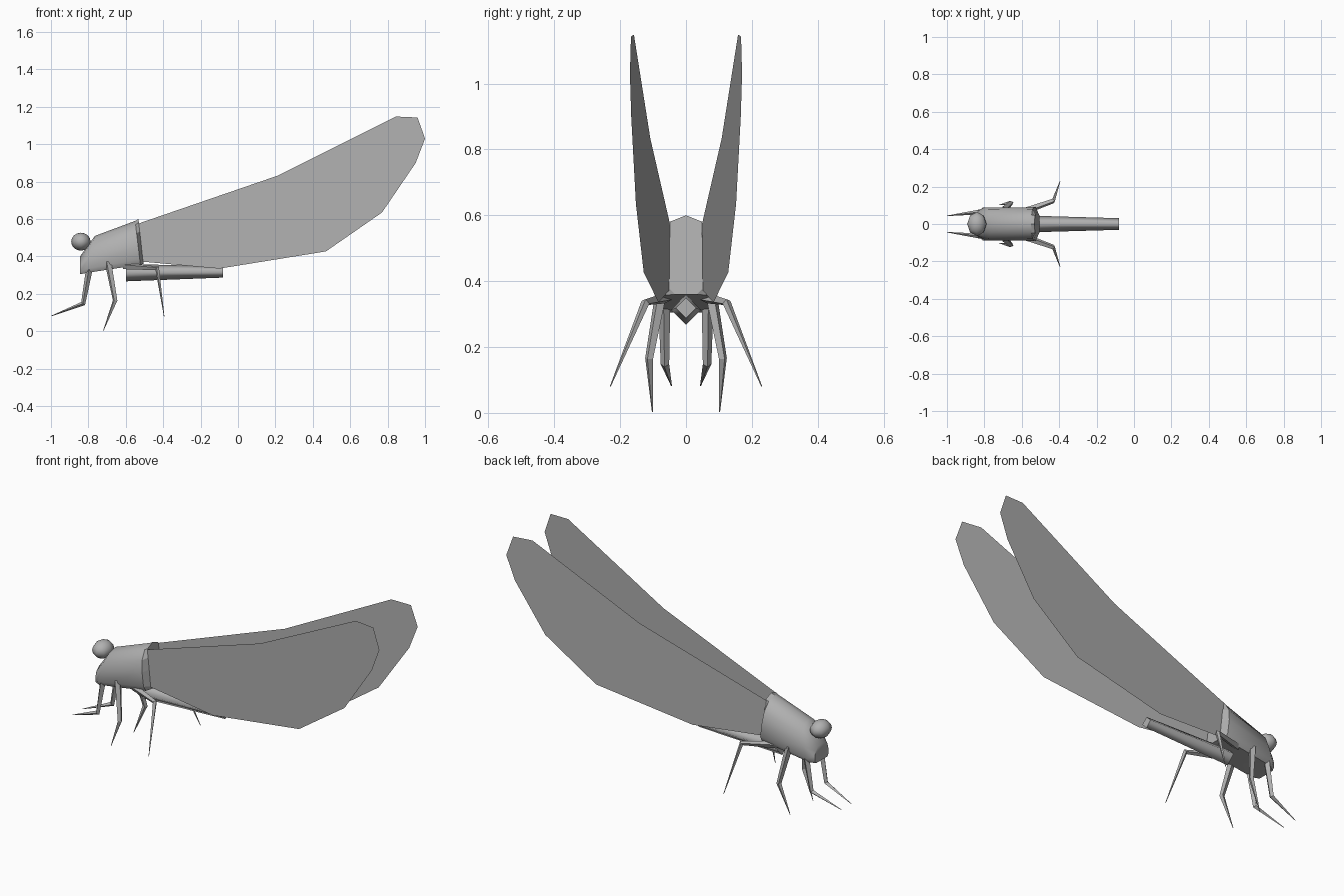
import bpy, bmesh, math
from mathutils import Vector

if "Cube" in bpy.data.objects:
    bpy.data.objects.remove(bpy.data.objects["Cube"])

grey = bpy.data.materials.new("dark_grey")
grey.diffuse_color = (.44, .44, .44, 1)
grey.use_nodes = True
grey.node_tree.nodes["Principled BSDF"].inputs["Base Color"].default_value = grey.diffuse_color


def make(name, bm, smooth=None):
    bmesh.ops.recalc_face_normals(bm, faces=bm.faces)
    me = bpy.data.meshes.new(name)
    bm.to_mesh(me)
    bm.free()
    me.materials.append(grey)
    ob = bpy.data.objects.new(name, me)
    bpy.context.collection.objects.link(ob)
    if smooth:
        bpy.ops.object.select_all(action='DESELECT')
        ob.select_set(True)
        bpy.context.view_layer.objects.active = ob
        bpy.ops.object.shade_smooth_by_angle(angle=math.radians(smooth))
    return ob


def mirror_y(ob):
    m = ob.modifiers.new("mirror", 'MIRROR')
    m.use_axis = (False, True, False)
    m.use_mirror_merge = False


def loft(name, rings, smooth=None):
    """Bridge closed rings of points and cap both ends."""
    bm = bmesh.new()
    vs = [[bm.verts.new(p) for p in r] for r in rings]
    n = len(vs[0])
    for a, b in zip(vs, vs[1:]):
        for i in range(n):
            j = (i + 1) % n
            bm.faces.new((a[i], a[j], b[j], b[i]))
    bm.faces.new(vs[0])
    bm.faces.new(vs[-1])
    return make(name, bm, smooth)


# body section: fraction of half width, fraction of height
HALF = [(0.52, 0.92), (0.88, 0.72), (1, 0.45), (1, 0.12), (0.82, 0.0)]
REAR = [(1, 0.92), (1, 0.72), (1, 0.45), (1, 0.06), (0.7, 0.0)]


def body_ring(xt, zt, xb, zb, w, half=HALF):
    section = [(0, 1)] + half + [(0, 0)] + [(-y, h) for y, h in reversed(half)]
    return [(xb + (xt - xb) * h, w * y, zb + (zt - zb) * h) for y, h in section]


# thorax
join = body_ring(-.55, .59, -.522, .356, .09)
loft("thorax", [body_ring(-.845, .40, -.845, .305, .06),
                body_ring(-.765, .51, -.815, .311, .087),
                join], 50)

# rear plate: chamfered closing of the thorax
loft("thorax_rear_plate", [join, body_ring(-.532, .60, -.505, .36, .048, REAR)])

# head
bm = bmesh.new()
bmesh.ops.create_uvsphere(bm, u_segments=8, v_segments=8, radius=1)
for v in bm.verts:
    x, y, z = v.co
    v.co = (-.84 + .052 * x, .064 * y, .479 + .048 * z)
make("head", bm, 60)

# abdomen: tapered diamond bar, sides shaded round, ends flat
abdomen = loft("abdomen", [[(x, r * math.cos(a * math.pi / 2), z + r * math.sin(a * math.pi / 2))
                            for a in range(4)]
                           for x, z, r in ((-.60, .313, .046), (-.08, .318, .031))])
for p in abdomen.data.polygons:
    p.use_smooth = abs(p.normal.x) < .5

# wings: flat vertical blades spreading towards the tips
outline = [(-.535, .575), (.215, .833), (.845, 1.148), (.96, 1.143), (1, 1.03),
           (.95, .90), (.77, .635), (.47, .427), (-.10, .335), (-.51, .372)]
bm = bmesh.new()
bm.faces.new([bm.verts.new((x, .049 + (x + .535) * .079, z)) for x, z in outline])
mirror_y(make("wings", bm))


# legs: four-sided, bent at the knee, tapering to a point
def leg(name, points, radii=(.019, .013, .0015)):
    pts = [Vector(p) for p in points]
    d1, d2 = (pts[1] - pts[0]).normalized(), (pts[2] - pts[1]).normalized()
    side = d1.cross(d2).normalized()
    rings = []
    for p, d, r in zip(pts, (d1, (d1 + d2).normalized(), d2), radii):
        up = side.cross(d)
        rings.append([p + r * (side * math.cos(a * math.pi / 2) + up * math.sin(a * math.pi / 2))
                      for a in range(4)])
    mirror_y(loft(name, rings))


leg("front_legs", [(-.79, .066, .36), (-.828, .064, .148), (-.998, .044, .082)])
leg("middle_legs", [(-.695, .075, .37), (-.657, .112, .165), (-.72, .102, .003)])
leg("hind_legs", [(-.61, .06, .35), (-.432, .123, .336), (-.395, .23, .08)])
